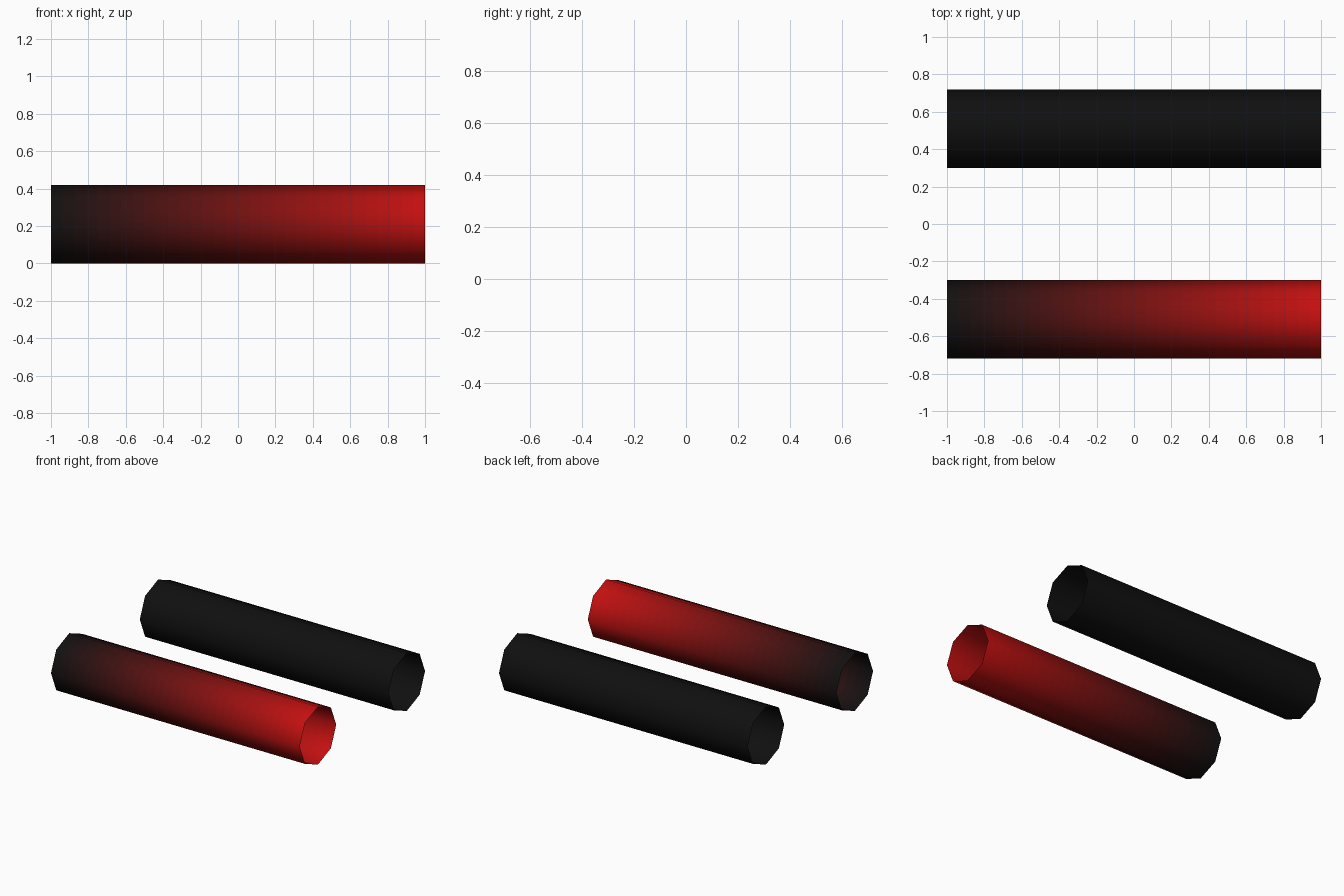
import bpy
import math

if "Cube" in bpy.data.objects:
    bpy.data.objects.remove(bpy.data.objects["Cube"])

SIDES = 8
RADIUS = 0.21
SPACING = 0.51
DARK = (0.005, 0.005, 0.005)
RED = (0.58, 0.005, 0.005)


def material(name, colour):
    mat = bpy.data.materials.new(name)
    mat.diffuse_color = (*colour, 1)
    mat.use_nodes = True
    mat.node_tree.nodes["Principled BSDF"].inputs["Base Color"].default_value = mat.diffuse_color
    return mat


def tube(name, y, colours):
    """Open, smooth octagonal tube along x, with one colour band per entry."""
    bands = len(colours)
    verts, faces = [], []
    for i in range(bands + 1):
        for j in range(SIDES):
            a = math.tau * j / SIDES
            verts.append((-1 + 2 * i / bands,
                          y + RADIUS * math.cos(a),
                          RADIUS + RADIUS * math.sin(a)))
    for i in range(bands):
        for j in range(SIDES):
            k = (j + 1) % SIDES
            a, b = i * SIDES, (i + 1) * SIDES
            faces.append((a + j, a + k, b + k, b + j))
    mesh = bpy.data.meshes.new(name)
    mesh.from_pydata(verts, [], faces)
    for i, colour in enumerate(colours):
        mesh.materials.append(material(f"{name}_colour_{i}", colour))
    for n, poly in enumerate(mesh.polygons):
        poly.use_smooth = True
        poly.material_index = n // SIDES
    mesh.update()
    obj = bpy.data.objects.new(name, mesh)
    bpy.context.collection.objects.link(obj)
    return obj


def ramp(steps):
    """Dark to red, even in displayed brightness."""
    g = 2.2
    for i in range(steps):
        t = (i + 0.5) / steps
        yield tuple(((1 - t) * d ** (1 / g) + t * r ** (1 / g)) ** g
                    for d, r in zip(DARK, RED))


# Front tube fades from black to red; back tube is plain black
tube("front_tube", -SPACING, list(ramp(32)))
tube("back_tube", SPACING, [DARK])
